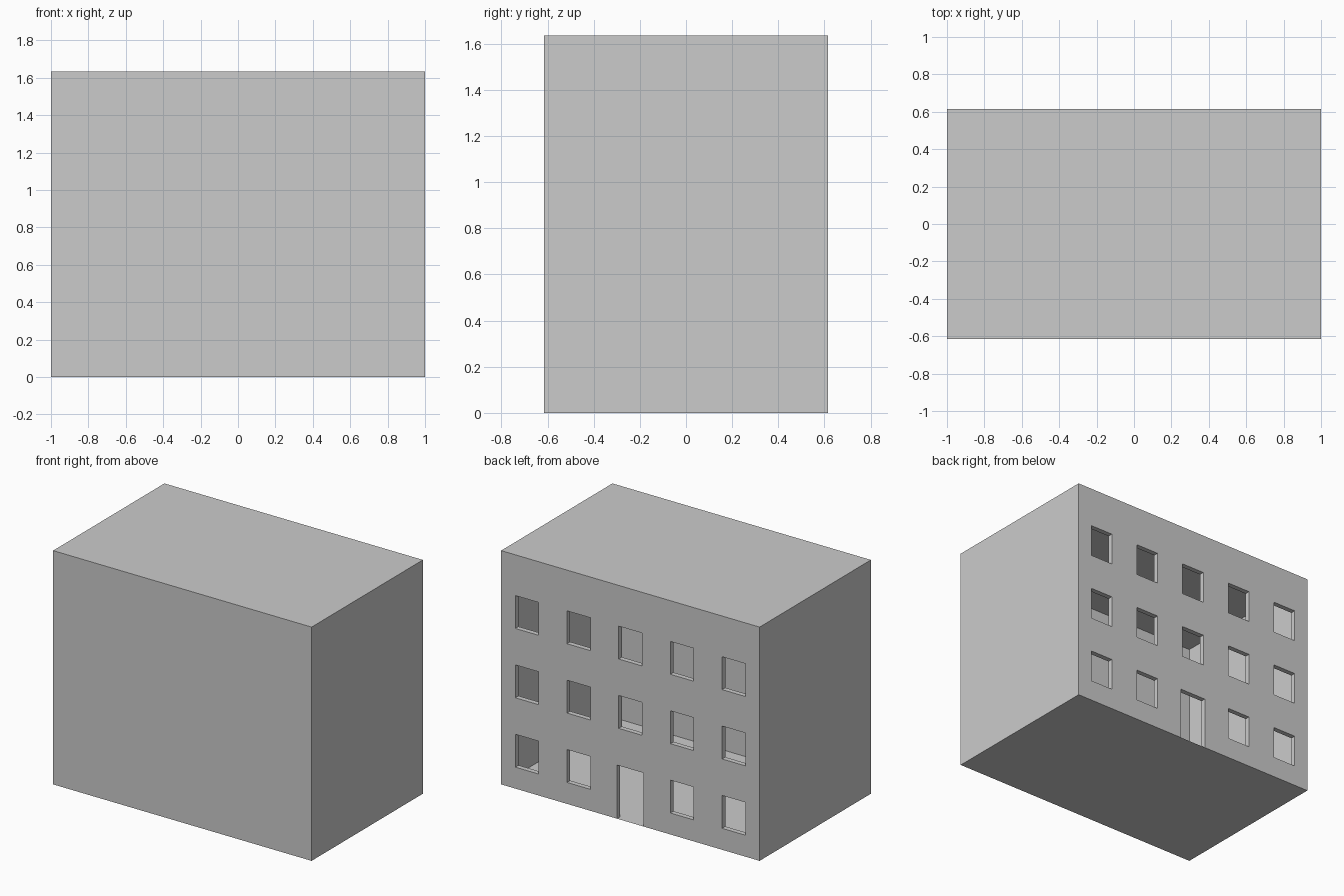
import bpy, bmesh

if "Cube" in bpy.data.objects:
    bpy.data.objects.remove(bpy.data.objects["Cube"])

W, D, H = 1.0, 0.615, 1.635      # half width, half depth, height
REVEAL = 0.035                   # depth of the opening reveals


def make_object(name, bm):
    mesh = bpy.data.meshes.new(name)
    bm.to_mesh(mesh)
    bm.free()
    obj = bpy.data.objects.new(name, mesh)
    bpy.context.collection.objects.link(obj)
    return obj


def quad(bm, *pts):
    bm.faces.new([bm.verts.new(p) for p in pts])


# Openings as (x0, x1, z0, z1): three rows of five, with a central door
openings = []
for row in range(3):
    for col in range(-2, 3):
        x, z = col * 0.4, 0.15 + row * 0.485
        if row == 0 and col == 0:
            openings.append((-0.103, 0.103, 0.0, 0.375))
        else:
            openings.append((x - 0.09, x + 0.09, z, z + 0.23))

# Hollow shell, open at the back
bm = bmesh.new()
bmesh.ops.create_cube(bm, size=1)
for v in bm.verts:
    v.co = (v.co.x * 2 * W, v.co.y * 2 * D, (v.co.z + 0.5) * H)
back = [f for f in bm.faces if f.calc_center_median().y > D - 0.01]
bmesh.ops.delete(bm, geom=back, context='FACES_ONLY')
make_object("building_shell", bm)

# Back wall tiled around the openings
xs = sorted({-W, W} | {round(v, 4) for o in openings for v in o[:2]})
zs = sorted({0.0, H} | {round(v, 4) for o in openings for v in o[2:]})
bm = bmesh.new()
for x0, x1 in zip(xs, xs[1:]):
    for z0, z1 in zip(zs, zs[1:]):
        cx, cz = (x0 + x1) / 2, (z0 + z1) / 2
        if not any(a < cx < b and c < cz < d for a, b, c, d in openings):
            quad(bm, (x1, D, z0), (x0, D, z0), (x0, D, z1), (x1, D, z1))
bmesh.ops.remove_doubles(bm, verts=bm.verts, dist=1e-4)
bmesh.ops.dissolve_limit(bm, angle_limit=0.01, verts=bm.verts, edges=bm.edges)
make_object("window_wall", bm)

# Reveals lining each opening
bm = bmesh.new()
for a, b, c, d in openings:
    y = D - REVEAL
    quad(bm, (a, D, c), (a, y, c), (a, y, d), (a, D, d))
    quad(bm, (b, D, d), (b, y, d), (b, y, c), (b, D, c))
    quad(bm, (a, D, d), (a, y, d), (b, y, d), (b, D, d))
    if c > 0:
        quad(bm, (b, D, c), (b, y, c), (a, y, c), (a, D, c))
make_object("opening_reveals", bm)
